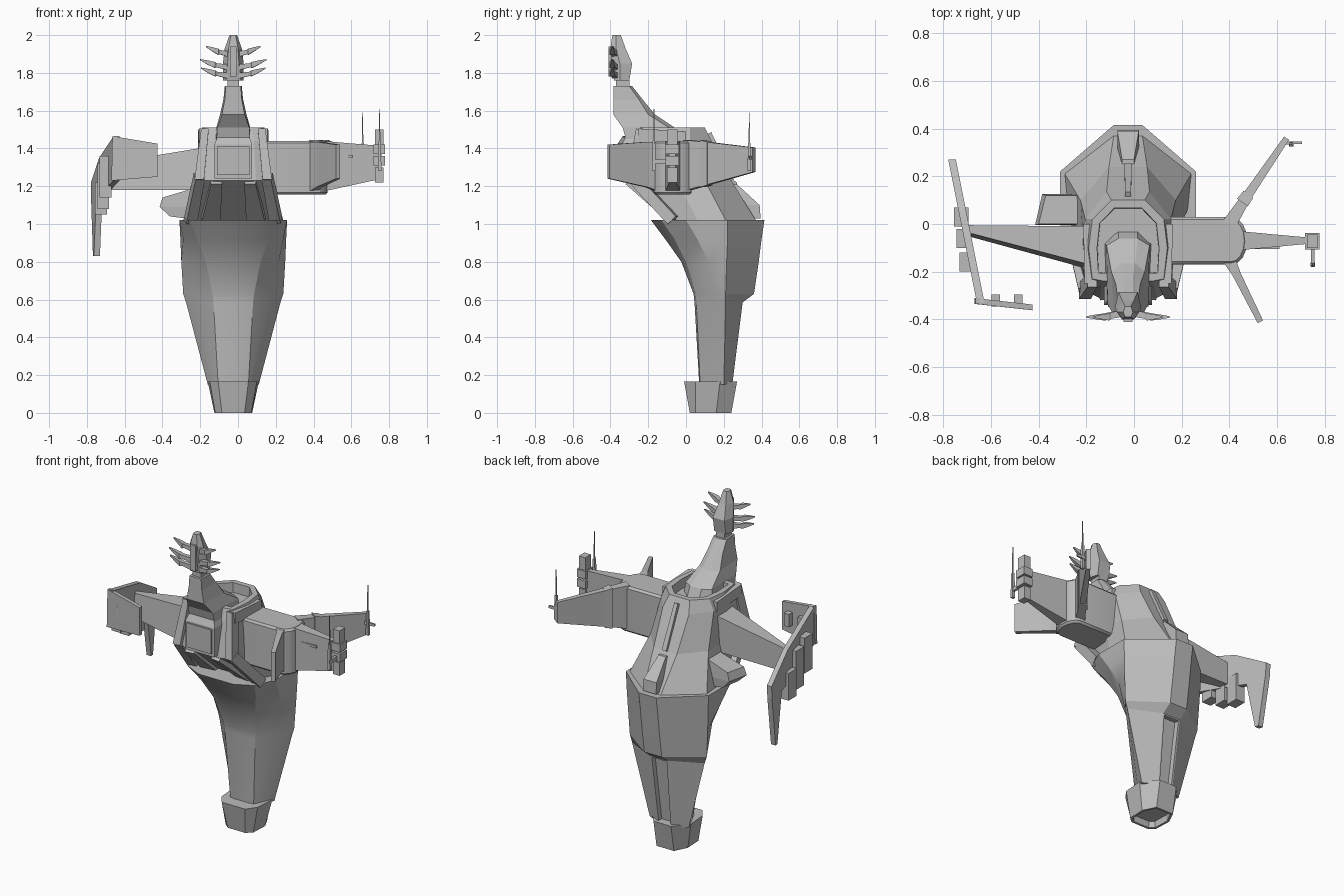
import bpy
import bmesh
from math import sin, cos, pi
from mathutils import Vector

CENTRE = -.025   # the hull's own mirror plane
UP = Vector((0, 0, 1))

cube = bpy.data.objects.get("Cube")
if cube:
    bpy.data.objects.remove(cube, do_unlink=True)

grey = bpy.data.materials.new("hull_grey")
grey.use_nodes = True
colour = (.5, .5, .5, 1)
grey.diffuse_color = colour
grey.node_tree.nodes["Principled BSDF"].inputs["Base Color"].default_value = colour


def finish(name, mesh_data, smooth=False):
    bmesh.ops.recalc_face_normals(mesh_data, faces=mesh_data.faces)
    mesh = bpy.data.meshes.new(name)
    mesh_data.to_mesh(mesh)
    mesh_data.free()
    part = bpy.data.objects.new(name, mesh)
    bpy.context.collection.objects.link(part)
    mesh.materials.append(grey)
    if smooth:
        bpy.ops.object.select_all(action='DESELECT')
        part.select_set(True)
        bpy.context.view_layer.objects.active = part
        bpy.ops.object.shade_smooth_by_angle(angle=pi / 7)
    return part


def loft(name, rings, smooth=False, recess=None):
    """Skin closed rings of points; recess(face) may return (inset, depth)."""
    data = bmesh.new()
    loops = [[data.verts.new(p) for p in ring] for ring in rings]
    count = len(loops[0])
    for low, high in zip(loops, loops[1:]):
        for i in range(count):
            j = (i + 1) % count
            data.faces.new((low[i], low[j], high[j], high[i]))
    data.faces.new(loops[0][::-1])
    data.faces.new(loops[-1])
    bmesh.ops.recalc_face_normals(data, faces=data.faces)
    if recess:
        for face in list(data.faces):
            setting = recess(face)
            if setting:
                bmesh.ops.inset_region(data, faces=[face], thickness=setting[0])
                bmesh.ops.inset_region(data, faces=[face], thickness=.002, depth=-setting[1])
    return finish(name, data, smooth)


def mirrored(z, *half):
    """Ring at one height from half-width and depth pairs, front to back."""
    right = [(CENTRE + w, y, z) for w, y in half]
    left = [(CENTRE - w, y, z) for w, y in reversed(half)]
    return right + left


def bar(name, *stations):
    """Rectangular bar through stations of (point, width, height)."""
    points = [Vector(s[0]) for s in stations]
    along = (points[-1] - points[0]).normalized()
    side = along.cross(UP) if abs(along.z) < .95 else Vector((1, 0, 0))
    side.normalize()
    # mostly level bars keep upright ends, steep ones get square ends
    rise = UP if abs(along.z) < .4 else side.cross(along).normalized()
    rings = []
    for point, (_, width, height) in zip(points, stations):
        a, b = side * width / 2, rise * height / 2
        rings.append([point - a - b, point + a - b, point + a + b, point - a + b])
    return loft(name, rings)


def box(name, x, y, z):
    return loft(name, [[(x[0], y[0], h), (x[1], y[0], h), (x[1], y[1], h), (x[0], y[1], h)] for h in z])


def prism(name, outline, offset, smooth=False):
    first = [Vector(p) for p in outline]
    return loft(name, [first, [p + Vector(offset) for p in first]], smooth)


# lower hull with a sunken slot in the back
def back_slot(face):
    middle = face.calc_center_median()
    if middle.y > .2 and middle.z < .5 and abs(middle.x - CENTRE) < .02 and face.normal.y > .8:
        return .012, .03


loft("lower_hull", [
    mirrored(.15, (.05, .07), (.08, .075), (.105, .13), (.135, .2), (.05, .245)),
    mirrored(.585, (.06, .045), (.105, .055), (.19, .13), (.25, .21), (.06, .3)),
    mirrored(.63, (.06, .04), (.11, .05), (.2, .13), (.265, .21), (.06, .36)),
    mirrored(.8, (.075, -.025), (.145, 0), (.24, .12), (.275, .215), (.06, .385)),
    mirrored(.92, (.09, -.11), (.19, -.06), (.265, .06), (.28, .22), (.06, .4)),
    mirrored(1.02, (.12, -.185), (.23, -.13), (.285, 0), (.285, .22), (.06, .415)),
], True, back_slot)

# foot with a hollow underside
loft("foot", [
    mirrored(0, (.06, .02), (.095, .05), (.1, .16), (.06, .24)),
    mirrored(.165, (.08, -.01), (.125, .05), (.135, .18), (.06, .27)),
], recess=lambda f: (.015, .04) if f.normal.z < -.9 else None)

# upper body with a sunken deck
loft("upper_body", [
    mirrored(1.02, (.12, -.06), (.19, -.05), (.25, .06), (.265, .21), (.06, .37)),
    mirrored(1.23, (.12, -.31), (.18, -.28), (.2, -.05), (.2, .1), (.08, .24)),
    mirrored(1.44, (.11, -.26), (.165, -.25), (.185, -.1), (.18, .02), (.09, .135)),
    mirrored(1.51, (.1, -.24), (.15, -.23), (.165, -.1), (.15, .02), (.07, .1)),
], recess=lambda f: (.035, .06) if f.normal.z > .9 else None)

# cockpit box, its front panel and the neck
box("cockpit", (CENTRE - .1, CENTRE + .1), (-.34, -.2), (1.24, 1.42))
loft("cockpit_roof", [
    mirrored(1.42, (.1, -.34), (.1, -.2)),
    mirrored(1.46, (.085, -.32), (.085, -.2)),
])
box("cockpit_panel", (CENTRE - .085, CENTRE + .085), (-.349, -.33), (1.26, 1.41))
loft("neck", [
    mirrored(1.42, (.09, -.31), (.1, -.08), (.04, -.02)),
    mirrored(1.51, (.085, -.335), (.09, -.09), (.04, -.06)),
    mirrored(1.58, (.06, -.385), (.07, -.2), (.03, -.165)),
    mirrored(1.66, (.045, -.385), (.052, -.25), (.02, -.23)),
    mirrored(1.73, (.04, -.385), (.045, -.3), (.02, -.285)),
])
box("neck_joint", (CENTRE - .03, CENTRE + .03), (-.37, -.3), (1.72, 1.78))

# head with a raised brow and three pairs of spikes
loft("head", [
    mirrored(1.76, (.04, -.38), (.055, -.35), (.04, -.3)),
    mirrored(1.85, (.03, -.395), (.055, -.35), (.04, -.285)),
    mirrored(1.93, (.025, -.4), (.045, -.37), (.025, -.32)),
    mirrored(2, (.012, -.39), (.02, -.37), (.012, -.345)),
])
box("face_plate", (CENTRE - .018, CENTRE + .018), (-.41, -.37), (1.78, 1.94))

for label, sign in (("left", 1), ("right", -1)):
    def at(w, y, z):
        return CENTRE + sign * w, y, z

    for level, reach in ((1.785, .155), (1.83, .16), (1.9, .13)):
        bar("spike_" + label,
            (at(.03, -.375, level), .03, .03),
            (at(reach * .55, -.385, level + .01), .025, .022),
            (at(reach * .62, -.39, level + .012), .03, .032),
            (at(reach * .85, -.39, level + .025), .02, .022),
            (at(reach + .015, -.39, level + .04), .006, .006))

    # shoulder rails and the chin ribs that continue them
    bar("shoulder_rail_" + label, (at(.15, -.235, 1.5), .04, .06), (at(.18, -.28, 1.23), .05, .07))
    bar("chin_rail_" + label, (at(.18, -.285, 1.25), .05, .06), (at(.225, -.07, 1.02), .06, .06))
    bar("chin_rib_" + label, (at(.09, -.3, 1.23), .06, .05), (at(.12, -.07, 1.03), .1, .05))
    bar("deck_rail_" + label, (at(.16, -.25, 1.47), .045, .07), (at(.165, .0, 1.46), .045, .06))

# fin and thin strip on the back
loft("back_fin", [
    mirrored(1.03, (.045, .2), (.045, .395)),
    mirrored(1.1, (.045, .2), (.045, .39)),
    mirrored(1.21, (.025, .18), (.025, .27)),
])
bar("back_strip", ((CENTRE, .24, 1.23), .03, .03), ((CENTRE, .12, 1.48), .025, .03))

# left wing: rounded block ending in three arms
outline = [(.1, -.17, 1.155), (.41, -.17, 1.155)]
outline += [(.41 + .065 * sin(a), -.07 - .1 * cos(a), 1.155) for a in (pi * i / 8 for i in range(1, 8))]
outline += [(.41, .03, 1.155), (.1, .03, 1.155)]
block = prism("left_wing", outline, (0, 0, .285), True)
bevel = block.modifiers.new("rounded_rim", 'BEVEL')
bevel.width = .012
bevel.limit_method = 'ANGLE'

bar("front_arm", ((.39, -.13, 1.3), .06, .27), ((.43, -.21, 1.315), .035, .24), ((.53, -.41, 1.33), .025, .18))
bar("middle_arm", ((.44, -.07, 1.305), .08, .27), ((.74, -.07, 1.325), .025, .18))
bar("rear_arm", ((.4, .0, 1.31), .06, .27), ((.47, .11, 1.32), .04, .23), ((.64, .36, 1.34), .025, .13))
bar("rear_arm_collar", ((.455, .09, 1.32), .055, .25), ((.48, .125, 1.32), .05, .23))
box("middle_arm_rib", (.5, .61), (-.105, -.05), (1.35, 1.365))

# stacked pods and aerials on the arm tips
for low, high, grow in ((1.22, 1.3, 0), (1.31, 1.36, .008), (1.37, 1.42, .008), (1.42, 1.5, 0)):
    box("tip_pod", (.725 - grow, .77 + grow), (-.1 - grow, -.045 + grow), (low, high))
box("tip_spine", (.735, .76), (-.09, -.055), (1.24, 1.48))


def aerial(name, x, y, low, middle, high):
    bar(name + "_base", ((x, y, low), .018, .018), ((x, y, middle), .014, .014))
    bar(name + "_rod", ((x, y, middle), .007, .007), ((x, y, high), .004, .004))


aerial("front_aerial", .75, -.17, 1.28, 1.44, 1.61)
aerial("rear_aerial", .66, .335, 1.28, 1.43, 1.59)
bar("front_aerial_strut", ((.75, -.08, 1.33), .015, .03), ((.75, -.18, 1.33), .015, .02))
bar("rear_aerial_strut", ((.63, .34, 1.35), .012, .02), ((.705, .34, 1.35), .01, .015))

# right wing: long tapering wedge
loft("right_wing", [
    [(-.15, -.2, 1.18), (-.15, -.01, 1.18), (-.15, -.01, 1.41), (-.15, -.18, 1.41)],
    [(-.7, -.05, 1.18), (-.7, -.005, 1.18), (-.7, -.005, 1.32), (-.7, -.035, 1.32)],
])

# right wing end plate with its hanging leg
profile = [(-.33, 1.465), (.05, 1.35), (.27, 1.22), (.265, 1.14), (.215, .83),
           (.19, .83), (.13, 1.13), (0, 1.16), (-.33, 1.23)]
prism("end_plate", [(-.725 - y / 5, y, z) for y, z in profile], (.032, 0, 0))
prism("end_plate_front", [(-.665, -.335, 1.465), (-.425, -.362, 1.425), (-.425, -.362, 1.25),
                          (-.67, -.335, 1.23)], (0, .024, 0))
for x in (-.58, -.485):
    box("front_plate_knob", (x - .018, x + .018), (-.345, -.295), (1.3, 1.38))
for y, low, high in ((-.16, 1.14, 1.36), (-.06, 1.08, 1.32), (.03, 1.05, 1.22)):
    box("end_plate_pod", (-.752 - y / 8, -.69 - y / 8), (y - .04, y + .04), (low, high))

# small pod on the right flank
loft("flank_pod", [
    [(-.36, .0, 1.04), (-.2, .0, 1.02), (-.2, .12, 1.02), (-.34, .12, 1.04)],
    [(-.415, -.005, 1.09), (-.2, -.005, 1.09), (-.2, .125, 1.09), (-.385, .125, 1.09)],
    [(-.4, .0, 1.14), (-.2, .0, 1.2), (-.2, .12, 1.2), (-.37, .12, 1.14)],
])
